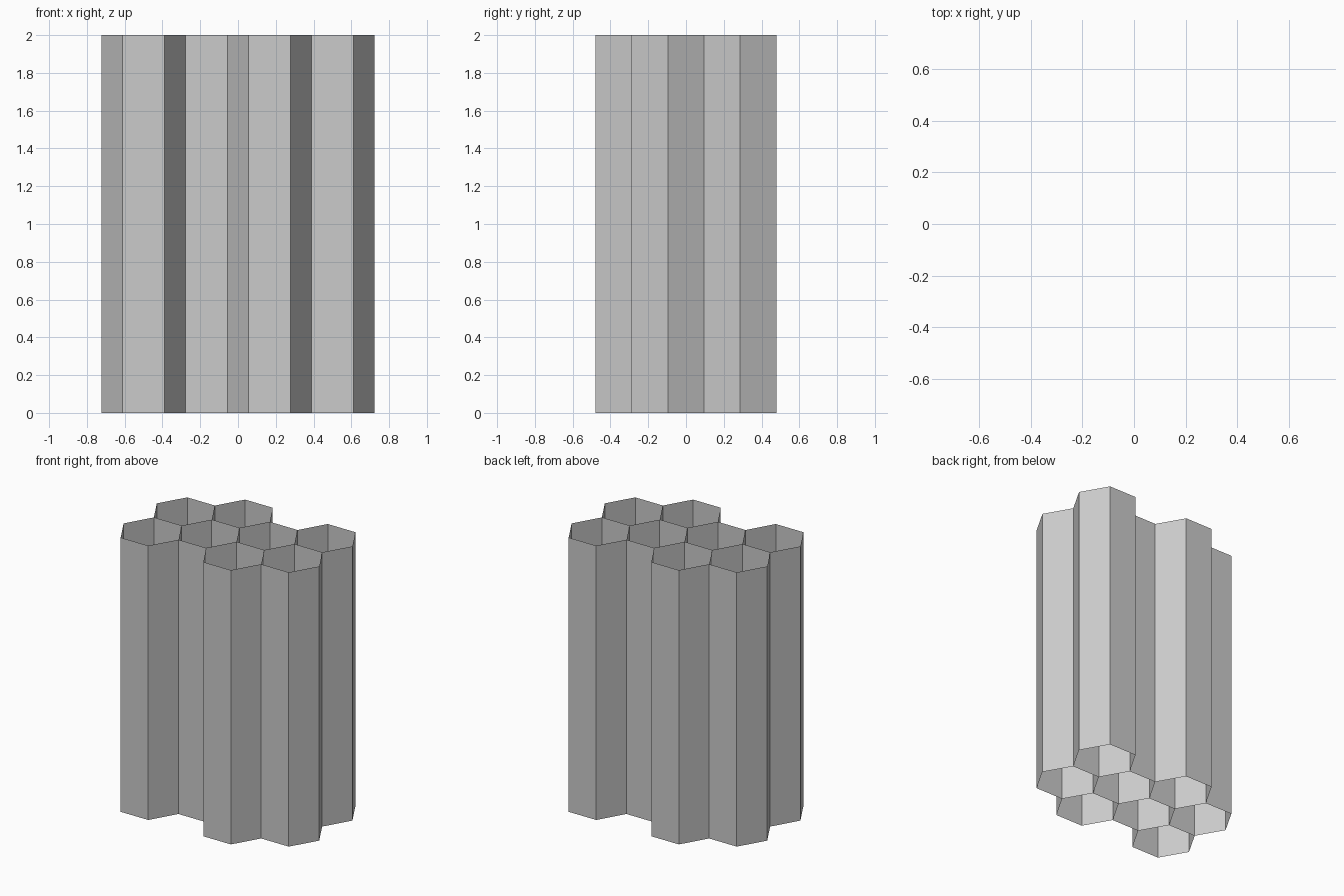
import bpy
import bmesh
from math import cos, sin, pi
from mathutils import Vector

cube = bpy.data.objects.get("Cube")
if cube:
    bpy.data.objects.remove(cube, do_unlink=True)

RADIUS = 2 / 9
HEIGHT = 2.0
COLUMN_STEP = 1.5 * RADIUS
ROW_STEP = 1.72 * RADIUS

grey = bpy.data.materials.new("plain_grey")
grey.use_nodes = True
colour = (0.6, 0.6, 0.6, 1)
grey.diffuse_color = colour
grey.node_tree.nodes["Principled BSDF"].inputs["Base Color"].default_value = colour


def hex_tube(name, x, y):
    """Thin-walled hexagonal tube, open at both ends."""
    bm = bmesh.new()
    corners = [bm.verts.new((RADIUS * cos(i * pi / 3), RADIUS * sin(i * pi / 3), 0))
               for i in range(6)]
    edges = [bm.edges.new((corners[i], corners[(i + 1) % 6])) for i in range(6)]
    walls = bmesh.ops.extrude_edge_only(bm, edges=edges)["geom"]
    bmesh.ops.translate(bm, vec=(0, 0, HEIGHT),
                        verts=[v for v in walls if isinstance(v, bmesh.types.BMVert)])
    # Walls face outwards
    for face in bm.faces:
        face.normal_update()
        if face.normal.dot(face.calc_center_median() * Vector((1, 1, 0))) < 0:
            face.normal_flip()
    mesh = bpy.data.meshes.new(name)
    bm.to_mesh(mesh)
    bm.free()
    mesh.materials.append(grey)
    tube = bpy.data.objects.new(name, mesh)
    tube.location = (x, y, 0)
    bpy.context.collection.objects.link(tube)


# Four columns of two cells; the second and fourth are shifted half a row back
for column in range(4):
    for row in range(2):
        y = (row - 0.75 + 0.5 * (column % 2)) * ROW_STEP
        hex_tube(f"honeycomb_cell_{column + 1}_{row + 1}", (column - 1.5) * COLUMN_STEP, y)
